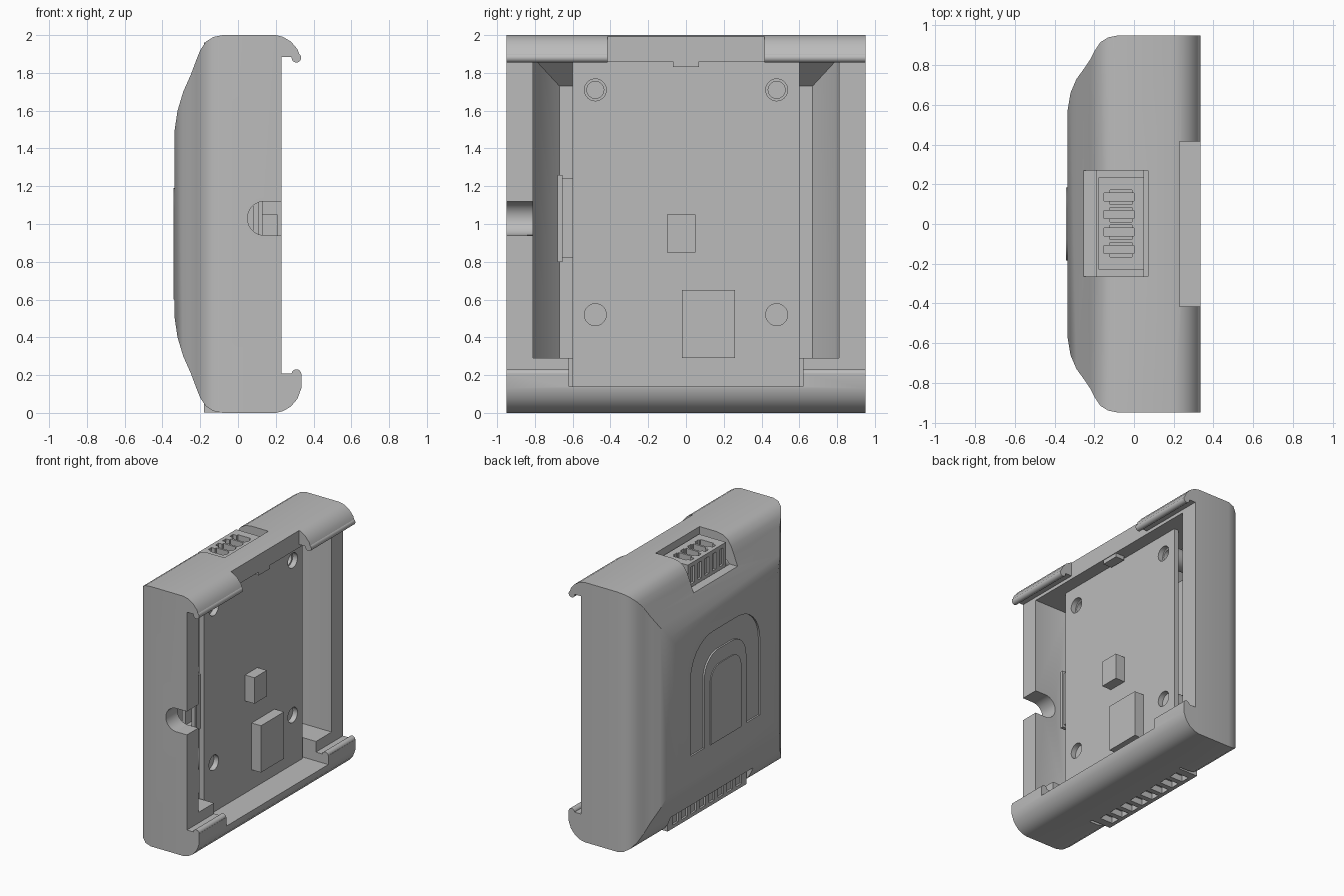
import bpy, bmesh, math
from mathutils import Matrix

if "Cube" in bpy.data.objects:
    bpy.data.objects.remove(bpy.data.objects["Cube"], do_unlink=True)

grey = bpy.data.materials.new("plain_grey")
grey.use_nodes = True
grey.diffuse_color = (0.5, 0.5, 0.5, 1)
grey.node_tree.nodes["Principled BSDF"].inputs["Base Color"].default_value = grey.diffuse_color


def finish(name, bm):
    bmesh.ops.recalc_face_normals(bm, faces=bm.faces)
    mesh = bpy.data.meshes.new(name)
    bm.to_mesh(mesh)
    bm.free()
    mesh.materials.append(grey)
    ob = bpy.data.objects.new(name, mesh)
    bpy.context.collection.objects.link(ob)
    return ob


def box(name, x, y, z):
    bm = bmesh.new()
    bmesh.ops.create_cube(bm, size=1)
    for v in bm.verts:
        for i, (lo, hi) in enumerate((x, y, z)):
            v.co[i] = lo if v.co[i] < 0 else hi
    return finish(name, bm)


def rod(name, axis, x, y, z, r, length):
    bm = bmesh.new()
    turn = Matrix.Rotation(math.pi / 2, 4, "Y" if axis == "X" else "X")
    bmesh.ops.create_cone(bm, cap_ends=True, segments=32, radius1=r, radius2=r,
                          depth=length, matrix=Matrix.Translation((x, y, z)) @ turn)
    return finish(name, bm)


def loft(name, rings):
    """Rectangular sections (x, y half width, bottom z, top z) joined along x."""
    bm = bmesh.new()
    rows = [[bm.verts.new(p) for p in ((x, -h, lo), (x, h, lo), (x, h, hi), (x, -h, hi))]
            for x, h, lo, hi in rings]
    for a, b in zip(rows, rows[1:]):
        for i in range(4):
            j = (i + 1) % 4
            bm.faces.new((a[i], a[j], b[j], b[i]))
    bm.faces.new(rows[0])
    bm.faces.new(rows[-1])
    return finish(name, bm)


def arch(half, bottom, top, r):
    pts = [(half, bottom)]
    for side, start in ((1, 0), (-1, math.pi / 2)):
        for k in range(9):
            t = start + k * math.pi / 16
            pts.append((side * (half - r) + r * math.cos(t), top - r + r * math.sin(t)))
    return pts + [(-half, bottom)]


def prism(name, pts, x0, x1):
    bm = bmesh.new()
    face = bm.faces.new([bm.verts.new((x0, y, z)) for y, z in pts])
    ext = bmesh.ops.extrude_face_region(bm, geom=[face])["geom"]
    for v in ext:
        if isinstance(v, bmesh.types.BMVert):
            v.co.x = x1
    return finish(name, bm)


def combine(ob, tool, operation="DIFFERENCE"):
    mod = ob.modifiers.new("cut", "BOOLEAN")
    mod.object, mod.operation, mod.solver = tool, operation, "EXACT"
    bpy.context.view_layer.update()
    dg = bpy.context.evaluated_depsgraph_get()
    mesh = bpy.data.meshes.new_from_object(ob.evaluated_get(dg))
    ob.modifiers.clear()
    ob.data = mesh
    bpy.data.objects.remove(tool, do_unlink=True)


def cut_box(ob, x, y, z):
    combine(ob, box("cutter", x, y, z))


# Outer shell: bulged back, rounded hooks at top and bottom
outline = ((-.335, .57, .5), (-.32, .66, .6), (-.29, .73, .7), (-.25, .785, .79),
           (-.22, .83, .87), (-.2, .87, .92), (-.17, .915, .965), (-.13, .94, .99),
           (-.08, .95, 1), (.2, .95, 1), (.24, .95, .99), (.28, .95, .966),
           (.315, .95, .925), (.335, .95, .87))
shell = loft("shell", [(x, h, 1 - v, 1 + v) for x, h, v in outline])

# Opening between the hooks, inner cavity, notches
cut_box(shell, (.23, .6), (-1.1, 1.1), (.208, 1.885))
combine(shell, loft("cutter", [(-.24, .67, .29, 1.73), (-.1, .79, .29, 1.86),
                               (-.05, .81, .29, 1.86), (.4, .81, .29, 1.86)]))
cut_box(shell, (.23, .6), (-.415, .415), (1.7, 2.2))
cut_box(shell, (.05, .6), (-.62, .62), (.14, .5))

# Round-ended cable notch in the front wall
combine(shell, rod("cutter", "Y", .14, -.88, 1.03, .09, .2))
cut_box(shell, (.14, .5), (-.98, -.78), (.94, 1.12))

# Pockets for the two connectors
cut_box(shell, (-.6, .07), (-.265, .27), (1.78, 2.2))
cut_box(shell, (-.6, -.01), (-.5, .5), (-.1, .13))

# Sunken arch on the back
combine(shell, prism("cutter", arch(.42, .6, 1.46, .27) + arch(.255, .6, 1.3, .17)[::-1],
                     -.5, -.322))

# Raised pad on the back
prism("back_pad", arch(.185, .6, 1.19, .11), -.342, -.32)

# Rounded lips on the hook tips
for side in (-1, 1):
    rod("upper_lip", "Y", .309, side * .6825, 1.88, .025, .535)
    rod("lower_lip", "Y", .309, side * .785, .206, .025, .33)
box("top_clip", (.15, .225), (-.07, .07), (1.83, 1.87))

# Circuit board with screw holes and posts
board = box("circuit_board", (.09, .13), (-.6, .6), (.14, 1.86))
for y in (-.48, .48):
    for z in (.52, 1.71):
        combine(board, rod("cutter", "X", .11, y, z, .058, .2))
        post = rod("screw_post", "X", -.08, y, z, .075, .34)
        if z > 1:
            combine(post, rod("cutter", "X", .08, y, z, .045, .2))

# Board components
box("small_chip", (.12, .21), (-.1, .05), (.85, 1.05))
box("large_chip", (.12, .21), (-.02, .26), (.29, .65))
port = box("side_port", (.01, .1), (-.66, -.5), (.82, 1.24))
cut_box(port, (.03, .08), (-.7, -.56), (.86, 1.2))
flange = box("port_flange", (0, .11), (-.68, -.655), (.8, 1.26))
cut_box(flange, (.03, .08), (-.7, -.6), (.86, 1.2))

# Top connector with four stepped sockets and slotted back
plug = box("top_connector", (-.18, .05), (-.23, .235), (1.6, 1.96))
for k in range(4):
    y = .135 - k * .088
    cut_box(plug, (-.12, -.01), (y - .036, y + .036), (1.86, 2.1))
    cut_box(plug, (-.15, 0), (y - .02, y + .02), (1.85, 2.1))
for k in range(5):
    y = .178 - k * .088
    cut_box(plug, (-.3, -.163), (y - .022, y + .022), (1.8, 1.93))

# Bottom connector: a row of contact slots open to the back
strip = box("bottom_connector", (-.18, -.005), (-.48, .48), (.003, .135))
for k in range(8):
    y = -.385 + k * .11
    cut_box(strip, (-.15, -.04), (y - .035, y + .035), (-.1, .05))
    cut_box(strip, (-.3, -.165), (y - .035, y + .035), (.03, .2))

# Smooth shading on the curved parts
for ob in bpy.context.collection.objects:
    if ob.type == "MESH" and ob.data.materials and ob.data.materials[0] == grey:
        bpy.ops.object.select_all(action="DESELECT")
        ob.select_set(True)
        bpy.context.view_layer.objects.active = ob
        bpy.ops.object.shade_smooth_by_angle(angle=math.radians(28))
